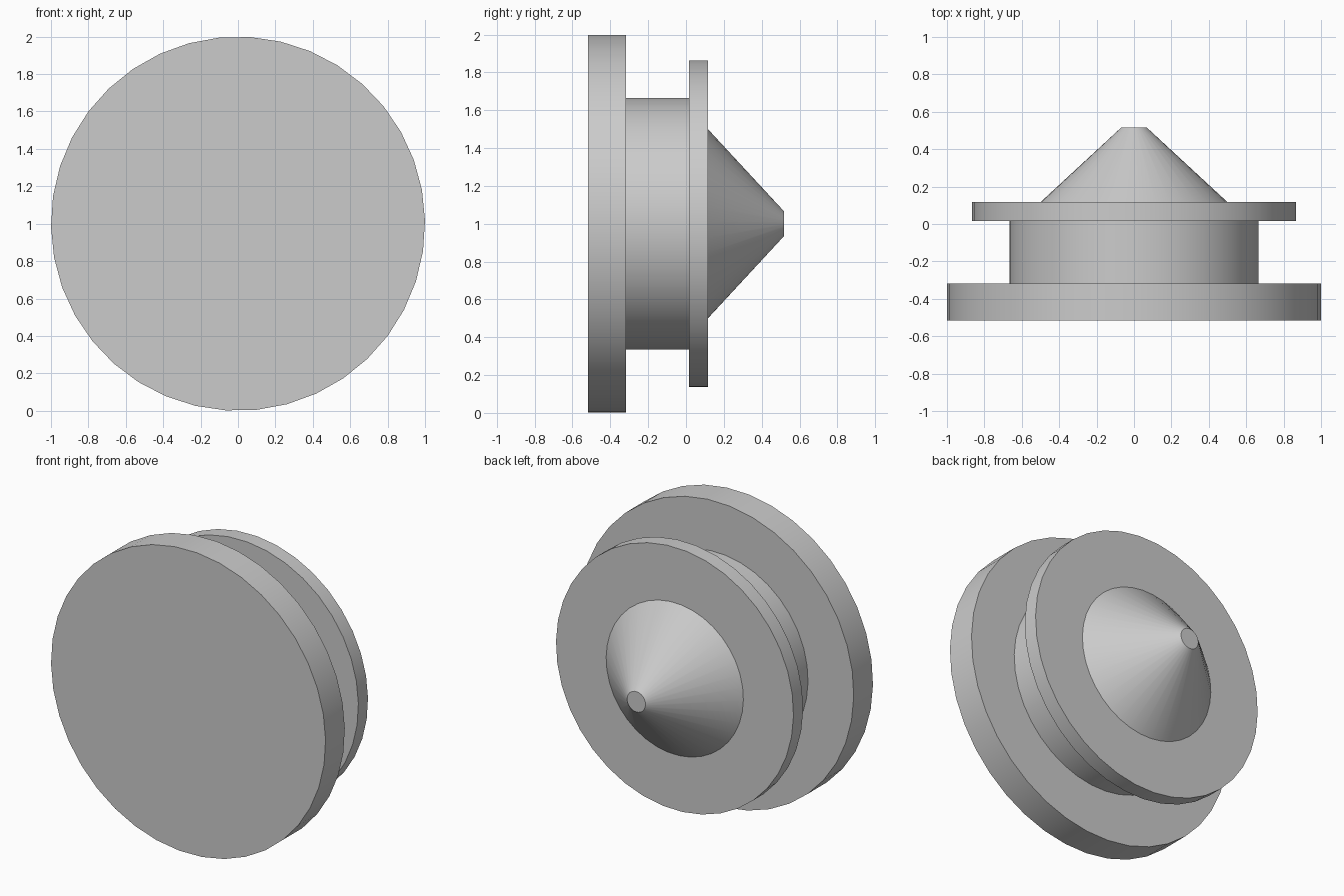
import bpy
import bmesh
from math import cos, sin, radians, tau

cube = bpy.data.objects.get("Cube")
if cube:
    bpy.data.objects.remove(cube, do_unlink=True)

SIDES = 38
PHASE = radians(1)

grey = bpy.data.materials.new("plain_grey")
grey.use_nodes = True
colour = (0.6, 0.6, 0.6, 1)
grey.diffuse_color = colour
grey.node_tree.nodes["Principled BSDF"].inputs["Base Color"].default_value = colour

# Stepped profile (radius, y): wide disc, hub, thin flange, blunt cone
profile = [
    (1.0, -0.517), (1.0, -0.317),
    (0.667, -0.317), (0.667, 0.017),
    (0.865, 0.017), (0.865, 0.117),
    (0.5, 0.117), (0.067, 0.517),
]

# Turn the profile around the y axis and cap both ends
bm = bmesh.new()
angles = [PHASE + tau * i / SIDES for i in range(SIDES)]
rings = [[bm.verts.new((r * cos(a), y, 1 + r * sin(a))) for a in angles]
         for r, y in profile]
for lower, upper in zip(rings, rings[1:]):
    for i in range(SIDES):
        j = (i + 1) % SIDES
        bm.faces.new((lower[i], lower[j], upper[j], upper[i]))
bm.faces.new(rings[0])
bm.faces.new(rings[-1])
bmesh.ops.recalc_face_normals(bm, faces=bm.faces)

mesh = bpy.data.meshes.new("stepped_plug")
bm.to_mesh(mesh)
bm.free()
mesh.materials.append(grey)
plug = bpy.data.objects.new("stepped_plug", mesh)
bpy.context.collection.objects.link(plug)

# Smooth walls with crisp rims
bpy.ops.object.select_all(action="DESELECT")
plug.select_set(True)
bpy.context.view_layer.objects.active = plug
bpy.ops.object.shade_smooth_by_angle(angle=radians(30))
